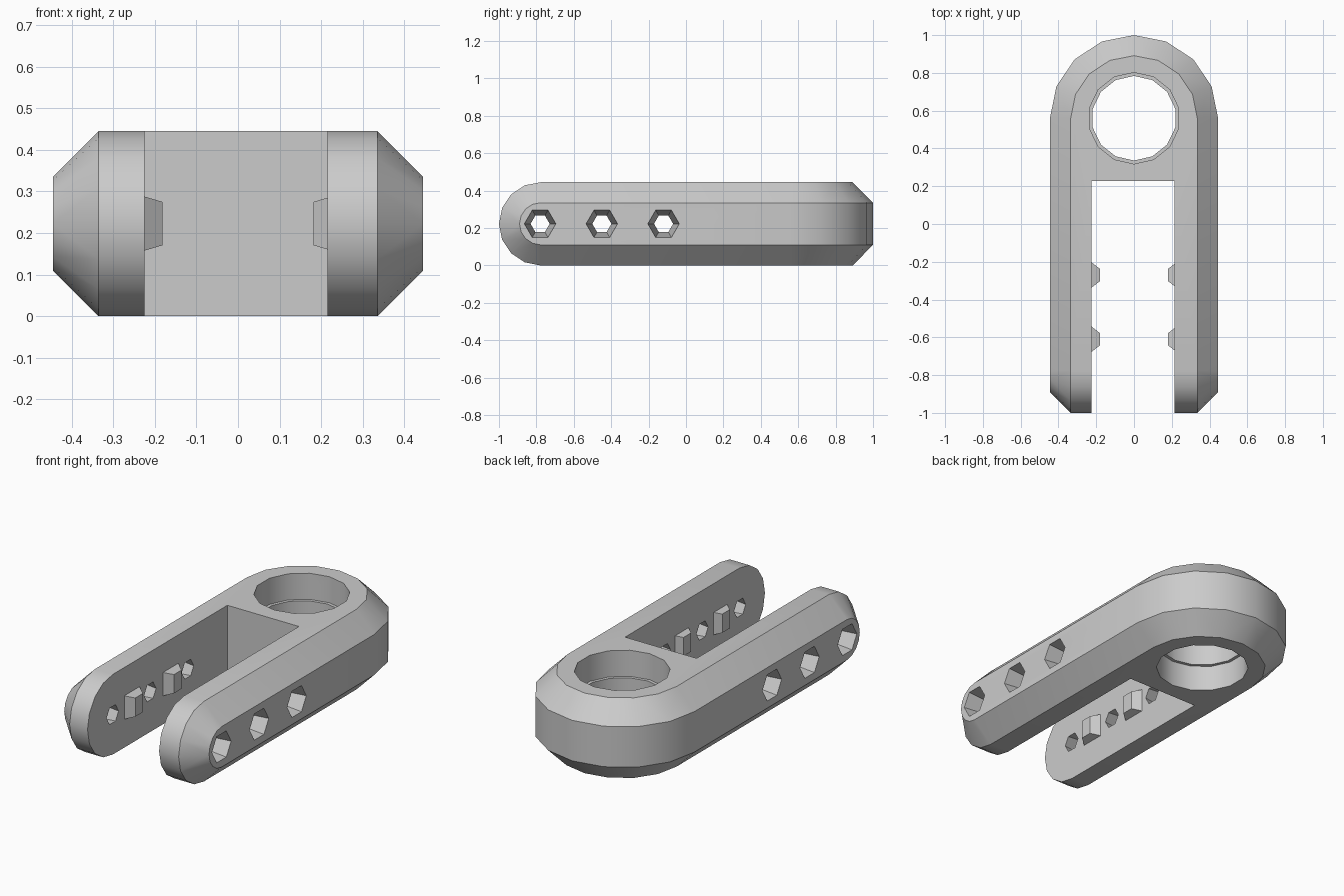
import bpy, bmesh
from math import pi, sin, cos
from mathutils import Matrix, Vector

cube = bpy.data.objects.get("Cube")
if cube:
    bpy.data.objects.remove(cube, do_unlink=True)

GREY = (0.6, 0.6, 0.6, 1.0)
mat = bpy.data.materials.new("light grey")
mat.use_nodes = True
mat.diffuse_color = GREY
mat.node_tree.nodes["Principled BSDF"].inputs["Base Color"].default_value = GREY

W, H, CH = 0.445, 0.445, 0.11      # half width, height, chamfer
MID = H / 2
HOLE_Y = 0.56


def make_object(name, bm):
    bmesh.ops.recalc_face_normals(bm, faces=bm.faces)
    mesh = bpy.data.meshes.new(name)
    bm.to_mesh(mesh)
    bm.free()
    mesh.materials.append(mat)
    obj = bpy.data.objects.new(name, mesh)
    bpy.context.collection.objects.link(obj)
    return obj


def add_cone(bm, r1, r2, depth, segments, matrix):
    bmesh.ops.create_cone(bm, cap_ends=True, segments=segments, radius1=r1,
                          radius2=r2, depth=depth, matrix=matrix)


def cut(target, cutter):
    cutter.hide_render = True
    mod = target.modifiers.new("cut", 'BOOLEAN')
    mod.operation = 'DIFFERENCE'
    mod.solver = 'EXACT'
    mod.object = cutter
    bpy.context.view_layer.objects.active = target
    bpy.ops.object.modifier_apply(modifier=mod.name)
    bpy.data.objects.remove(cutter, do_unlink=True)


# Body: hull of the chamfered round back and the two rounded fork tips
bm = bmesh.new()
N = 8
for i in range(N + 1):
    a = pi * i / N
    for r, half in ((W, MID - CH), (W - CH, MID)):
        for side in (-1, 1):
            bm.verts.new((r * cos(a), HOLE_Y + 0.44 / W * r * sin(a), MID + side * half))
            bm.verts.new((side * r, -1 + MID - half * sin(a), MID + half * cos(a)))
bmesh.ops.remove_doubles(bm, verts=bm.verts, dist=0.0005)
hull = bmesh.ops.convex_hull(bm, input=bm.verts)
bmesh.ops.dissolve_limit(bm, angle_limit=0.01, verts=bm.verts, edges=bm.edges)
body = make_object("clevis_body", bm)

# Slot between the fork arms
bm = bmesh.new()
bmesh.ops.create_cube(bm, size=1, matrix=Matrix.Translation((-0.005, -0.586, MID))
                      @ Matrix.Diagonal((0.44, 1.628, 1, 1)))
cut(body, make_object("slot_cutter", bm))

# Pin hole: narrow middle lip with a wider step at each end
for name, r, z, depth in (("bore", 0.224, MID, 1), ("upper_step", 0.242, 0.55, 0.5),
                          ("lower_step", 0.242, -0.105, 0.5)):
    bm = bmesh.new()
    add_cone(bm, r, r, depth, 14, Matrix.Translation((0, HOLE_Y, z)))
    cut(body, make_object(name + "_cutter", bm))

# Side holes, tapering towards the slot
for side in (-1, 1):
    bm = bmesh.new()
    for y in (-0.78, -0.45, -0.12):
        add_cone(bm, 0.046, 0.089, 0.3, 6, Matrix.Translation((side * 0.33, y, MID))
                 @ Matrix.Rotation(side * pi / 2, 4, 'Y'))
    cut(body, make_object("side_hole_cutter", bm))

# Grip studs on the inner walls
for side, label in ((-1, "right"), (1, "left")):
    bm = bmesh.new()
    for y in (-0.27, -0.61):
        inner = side * 0.181
        outer = side * 0.235
        for x, hy, hz in ((outer, 0.075, 0.068), (inner, 0.033, 0.052)):
            for sy, sz in ((-1, -1), (1, -1), (1, 1), (-1, 1)):
                bm.verts.new((x, y + sy * hy, MID + sz * hz))
    bm.verts.ensure_lookup_table()
    for k in (0, 8):
        v = bm.verts[k:k + 8]
        bm.faces.new(v[:4])
        bm.faces.new(v[4:])
        for i in range(4):
            j = (i + 1) % 4
            bm.faces.new((v[i], v[j], v[j + 4], v[i + 4]))
    make_object(label + "_studs", bm)

# Smooth the rounded surfaces, keep chamfer edges crisp
bpy.ops.object.select_all(action='DESELECT')
body.select_set(True)
bpy.context.view_layer.objects.active = body
bpy.ops.object.shade_smooth_by_angle(angle=pi / 6)
